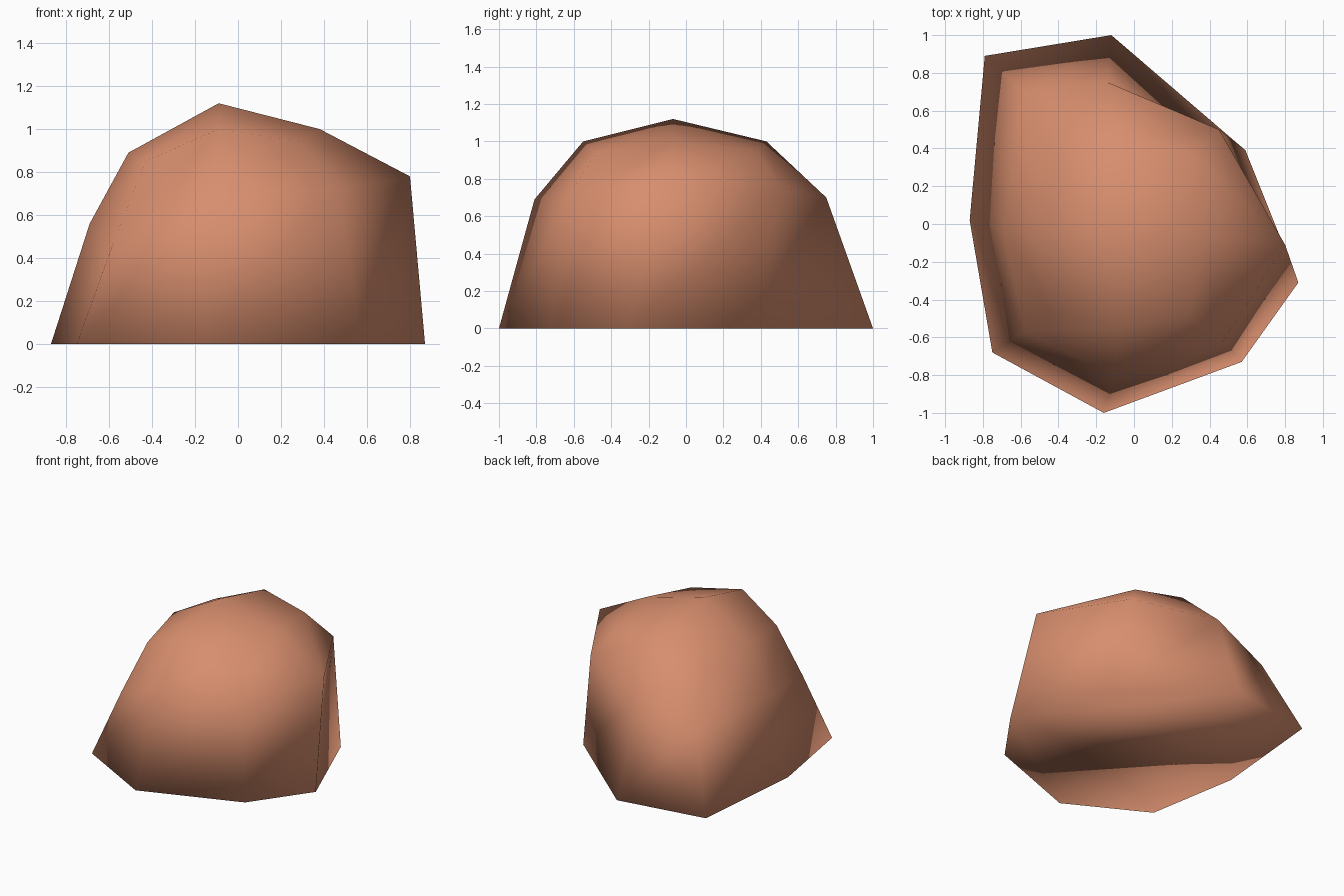
import bpy
import bmesh

# Remove the default cube only
default_cube = bpy.data.objects.get("Cube")
if default_cube:
    bpy.data.objects.remove(default_cube, do_unlink=True)


def make_material(name, colour):
    """Create a flat material that shows in the viewport and in a render."""
    material = bpy.data.materials.new(name)
    material.use_nodes = True
    material.diffuse_color = colour
    shader = material.node_tree.nodes["Principled BSDF"]
    shader.inputs["Base Color"].default_value = colour
    shader.inputs["Roughness"].default_value = 0.9
    return material


def add_ring(mesh, points):
    """Add one ring of corners, listed anticlockwise from the left side."""
    return [mesh.verts.new(point) for point in points]


def bridge_rings(mesh, upper, lower):
    """Join two rings of equal count with a band of triangles."""
    count = len(upper)
    for i in range(count):
        j = (i + 1) % count
        mesh.faces.new((upper[i], lower[i], upper[j]))
        mesh.faces.new((upper[j], lower[i], lower[j]))


def cap_with_fan(mesh, tip, ring):
    """Close a ring with triangles that meet at the tip."""
    for i, corner in enumerate(ring):
        mesh.faces.new((tip, corner, ring[(i + 1) % len(ring)]))


# Irregular cross-sections of the boulder, from the shoulder to the ground
shoulder_points = [
    (.38, -.07, 1), (.3, .37, .95), (-.08, .43, 1), (-.44, .36, .86),
    (-.51, -.04, .89), (-.43, -.47, .85), (-.09, -.55, 1), (.29, -.48, .94),
]
waist_points = [
    (.8, -.11, .78), (.45, .5, .76), (-.14, .75, .7), (-.58, .7, .52),
    (-.69, -.02, .56), (-.58, -.57, .47), (-.1, -.81, .69), (.47, -.62, .72),
]
ground_outline = [
    (.87, -.31), (.59, .39), (-.12, 1), (-.79, .89),
    (-.87, .02), (-.75, -.68), (-.16, -1), (.57, -.73),
]

# Boulder shell: peak, two bands, sloping skirt and flat underside
shell = bmesh.new()
peak = shell.verts.new((-.09, -.07, 1.12))
shoulder = add_ring(shell, shoulder_points)
waist = add_ring(shell, waist_points)
ground = add_ring(shell, [(x, y, 0) for x, y in ground_outline])

cap_with_fan(shell, peak, shoulder)
bridge_rings(shell, shoulder, waist)
bridge_rings(shell, waist, ground)
shell.faces.new(list(reversed(ground)))
bmesh.ops.recalc_face_normals(shell, faces=shell.faces[:])

# Shade softly over every edge, including the rim of the underside
for face in shell.faces:
    face.smooth = True

boulder_mesh = bpy.data.meshes.new("boulder")
shell.to_mesh(boulder_mesh)
shell.free()

boulder = bpy.data.objects.new("boulder", boulder_mesh)
bpy.context.scene.collection.objects.link(boulder)
boulder_mesh.materials.append(make_material("terracotta stone", (.68, .27, .155, 1)))
